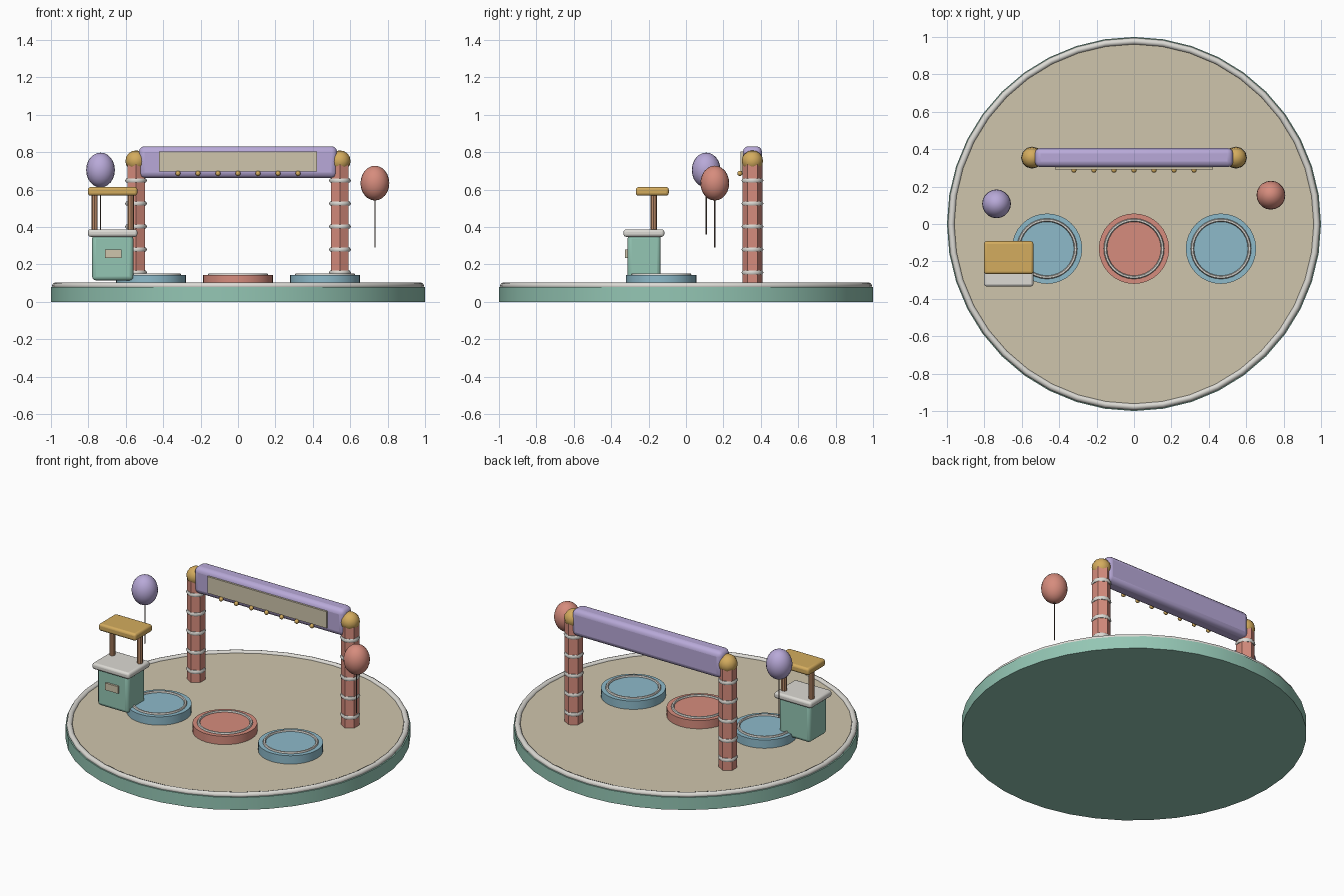
import bpy
import math

cube = bpy.data.objects.get("Cube")
if cube:
    bpy.data.objects.remove(cube, do_unlink=True)


def material(name, r, g, b):
    """Flat colour given as 0-255 display values, stored as linear."""
    col = [(((c / 255) + 0.055) / 1.055) ** 2.4 for c in (r, g, b)] + [1]
    m = bpy.data.materials.new(name)
    m.use_nodes = True
    m.diffuse_color = col
    m.node_tree.nodes["Principled BSDF"].inputs["Base Color"].default_value = col
    return m


GREEN = material("mint green", 148, 198, 180)
CREAM = material("warm cream", 207, 197, 172)
WHITE = material("soft white", 220, 218, 212)
CORAL = material("coral red", 214, 140, 125)
BLUE = material("sky blue", 141, 186, 202)
GOLD = material("gold", 212, 172, 94)
PURPLE = material("lavender", 184, 169, 216)
BROWN = material("wood brown", 188, 140, 105)
STRING = material("string brown", 105, 88, 78)


def finish(name, mat, angle=35):
    ob = bpy.context.object
    ob.name = name
    ob.data.materials.append(mat)
    bpy.ops.object.shade_smooth_by_angle(angle=math.radians(angle))
    return ob


def cylinder(name, mat, x, y, z0, z1, r, sides):
    bpy.ops.mesh.primitive_cylinder_add(vertices=sides, radius=r, depth=z1 - z0,
                                        location=(x, y, (z0 + z1) / 2))
    return finish(name, mat)


def ring(name, mat, x, y, z, major, minor, sides, tube=8):
    bpy.ops.mesh.primitive_torus_add(location=(x, y, z), major_radius=major, minor_radius=minor,
                                     major_segments=sides, minor_segments=tube)
    return finish(name, mat, 60)


def ball(name, mat, x, y, z, r, rz=None, segs=16, rings=10):
    bpy.ops.mesh.primitive_uv_sphere_add(segments=segs, ring_count=rings, radius=1, location=(x, y, z))
    bpy.context.object.scale = (r, r, rz or r)
    bpy.ops.object.transform_apply(location=False, rotation=False, scale=True)
    return finish(name, mat, 60)


def box(name, mat, xs, ys, zs, bevel=0):
    spans = (xs, ys, zs)
    bpy.ops.mesh.primitive_cube_add(size=1, location=[sum(s) / 2 for s in spans])
    bpy.context.object.scale = [s[1] - s[0] for s in spans]
    bpy.ops.object.transform_apply(location=False, rotation=False, scale=True)
    ob = finish(name, mat)
    if bevel:
        mod = ob.modifiers.new("rounded edges", 'BEVEL')
        mod.width = bevel
        mod.segments = 3
    return ob


# Round stage
cylinder("stage_base", GREEN, 0, 0, 0, 0.08, 1.0, 40)
cylinder("stage_floor", CREAM, 0, 0, 0.07, 0.09, 0.975, 40)
ring("stage_rim", WHITE, 0, 0, 0.086, 0.977, 0.018, 40)

# Arch columns with bands and ball caps
ARCH_Y = 0.355
for side, x in (("left", 0.545), ("right", -0.545)):
    cylinder(f"{side}_column", CORAL, x, ARCH_Y, 0.08, 0.74, 0.054, 6)
    for i in range(5):
        ring(f"{side}_column_band_{i}", WHITE, x, ARCH_Y, 0.157 + i * 0.123, 0.046, 0.013, 12, 6)
    ball(f"{side}_column_cap", GOLD, x, ARCH_Y, 0.753, 0.057, segs=12, rings=8)

# Arch beam, sign panel and bulbs
box("arch_beam", PURPLE, (-0.53, 0.53), (0.304, 0.406), (0.662, 0.832), 0.03)
box("sign_panel", CREAM, (-0.422, 0.422), (0.292, 0.315), (0.697, 0.803))
for i in range(7):
    ball(f"bulb_{i}", GOLD, (i - 3) * 0.107, 0.288, 0.687, 0.014, segs=10, rings=6)

# Round pads
for name, mat, x in (("right", BLUE, -0.465), ("middle", CORAL, 0), ("left", BLUE, 0.465)):
    cylinder(f"{name}_pad", mat, x, -0.132, 0.085, 0.143, 0.188, 32)
    ring(f"{name}_pad_ring", WHITE, x, -0.132, 0.144, 0.153, 0.009, 32, 6)

# Ticket booth
box("booth_body", GREEN, (-0.78, -0.56), (-0.312, -0.136), (0.115, 0.36), 0.02)
box("booth_counter", WHITE, (-0.802, -0.538), (-0.334, -0.116), (0.348, 0.388), 0.014)
box("booth_plaque", CREAM, (-0.712, -0.622), (-0.325, -0.305), (0.235, 0.28))
for side, x in (("left", -0.573), ("right", -0.767)):
    cylinder(f"booth_{side}_post", BROWN, x, -0.173, 0.37, 0.59, 0.017, 8)
box("booth_roof", GOLD, (-0.802, -0.538), (-0.268, -0.092), (0.568, 0.614), 0.014)

# Balloons on strings
for name, mat, x, y, z, end in (("lavender", PURPLE, -0.735, 0.108, 0.705, 0.36),
                                ("coral", CORAL, 0.732, 0.154, 0.635, 0.29)):
    ball(f"{name}_balloon", mat, x, y, z, 0.077, 0.093, 20, 12)
    cylinder(f"{name}_balloon_string", STRING, x, y, end, z - 0.08, 0.003, 6)
